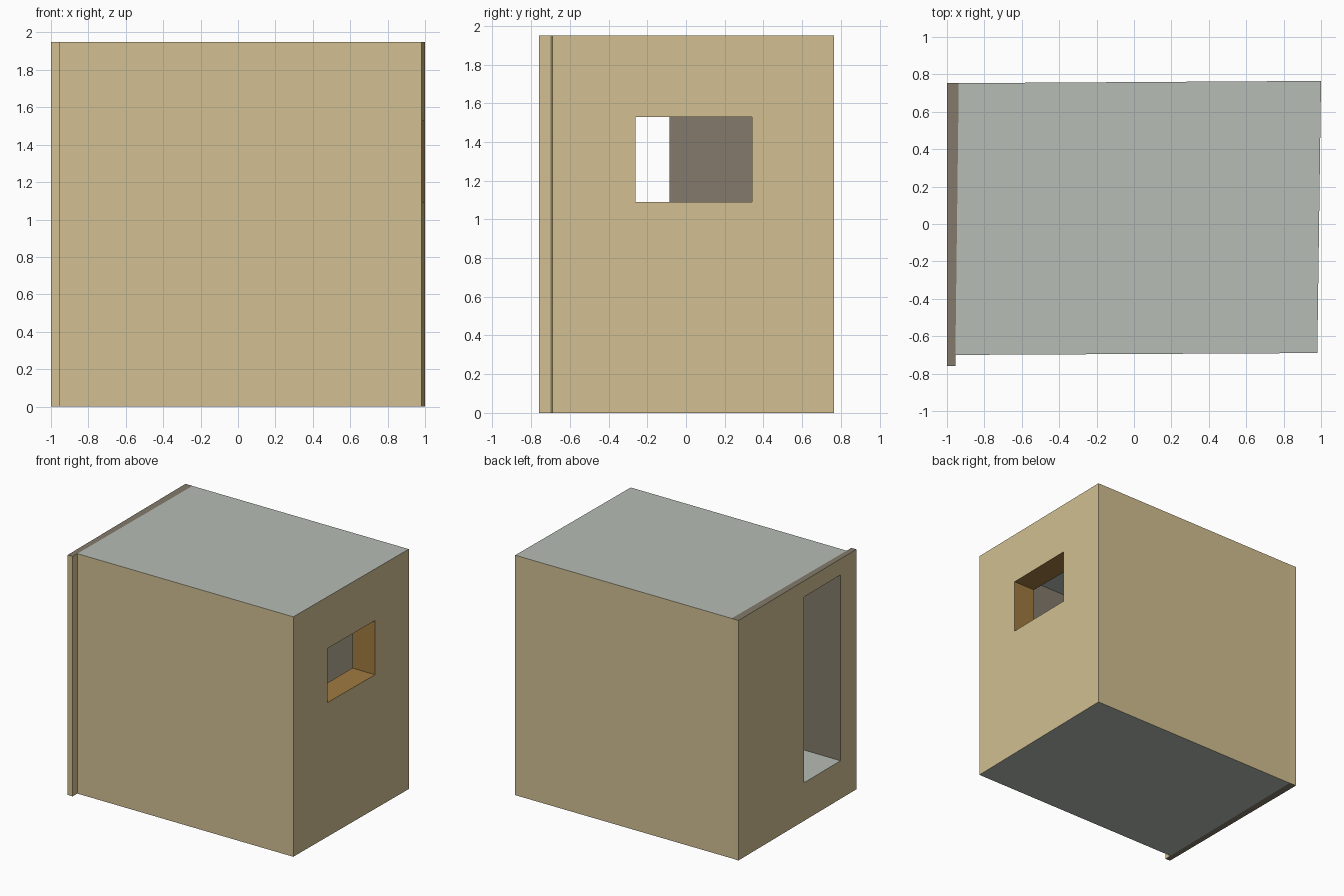
import bpy, bmesh

if "Cube" in bpy.data.objects:
    bpy.data.objects.remove(bpy.data.objects["Cube"])

def srgb(*c):
    return [(v / 255 / 12.92 if v < 11 else ((v / 255 + 0.055) / 1.055) ** 2.4) for v in c] + [1]

# Colours, same slot order on every part
TAN, GREY, BROWN, WOOD = range(4)
mats = []
for name, col in (("tan_outer_wall", (210, 192, 146)), ("grey_slab", (182, 188, 181)),
                  ("brown_grey_inner_wall", (131, 122, 107)), ("wood_window_lining", (160, 122, 64))):
    m = bpy.data.materials.new(name)
    m.diffuse_color = srgb(*col)
    m.use_nodes = True
    m.node_tree.nodes["Principled BSDF"].inputs["Base Color"].default_value = m.diffuse_color
    mats.append(m)

def prism(name, plan, z0, z1, sides, bottom, top):
    """Upright prism from a counter-clockwise plan, one colour per side."""
    bm = bmesh.new()
    lo = [bm.verts.new((x, y, z0)) for x, y in plan]
    hi = [bm.verts.new((x, y, z1)) for x, y in plan]
    bm.faces.new(lo[::-1]).material_index = bottom
    bm.faces.new(hi).material_index = top
    n = len(plan)
    for i in range(n):
        j = (i + 1) % n
        bm.faces.new((lo[i], lo[j], hi[j], hi[i])).material_index = sides[i]
    me = bpy.data.meshes.new(name)
    bm.to_mesh(me)
    bm.free()
    for m in mats:
        me.materials.append(m)
    ob = bpy.data.objects.new(name, me)
    bpy.context.collection.objects.link(ob)
    return ob

def cutter(name, x0, x1, y0, y1, z0, z1, side, flat):
    ob = prism(name, [(x0, y0), (x1, y0), (x1, y1), (x0, y1)], z0, z1, [side] * 4, flat, flat)
    ob.hide_render = True
    ob.hide_viewport = True
    return ob

def cut(ob, *tools):
    for t in tools:
        mod = ob.modifiers.new(t.name, 'BOOLEAN')
        mod.operation = 'DIFFERENCE'
        mod.solver = 'EXACT'
        mod.object = t

H, FLOOR, CEIL = 1.95, 0.31, 1.82

# Main body: slightly skewed block, hollowed out, with a window on the right
body = prism("room_shell", [(-0.955, -0.70), (0.98, -0.69), (1.0, 0.765), (-0.937, 0.753)],
             0, H, [TAN, TAN, TAN, BROWN], GREY, GREY)
room = cutter("room_cutter", -1.1, 0.79, -0.555, 0.615, FLOOR, CEIL, BROWN, GREY)
window = cutter("window_cutter", 0.6, 1.1, -0.26, 0.34, 1.09, 1.53, WOOD, WOOD)
cut(body, room, window)

# Thin left wall that sticks out past the front, with a tall doorway
left = prism("left_wall", [(-1, -0.76), (-0.955, -0.76), (-0.955, -0.70), (-0.937, 0.753), (-1, 0.755)],
             0, H, [TAN, TAN, BROWN, TAN, TAN], BROWN, BROWN)
door = cutter("door_cutter", -1.1, -0.8, -0.555, -0.085, FLOOR, CEIL, BROWN, GREY)
cut(left, door)
